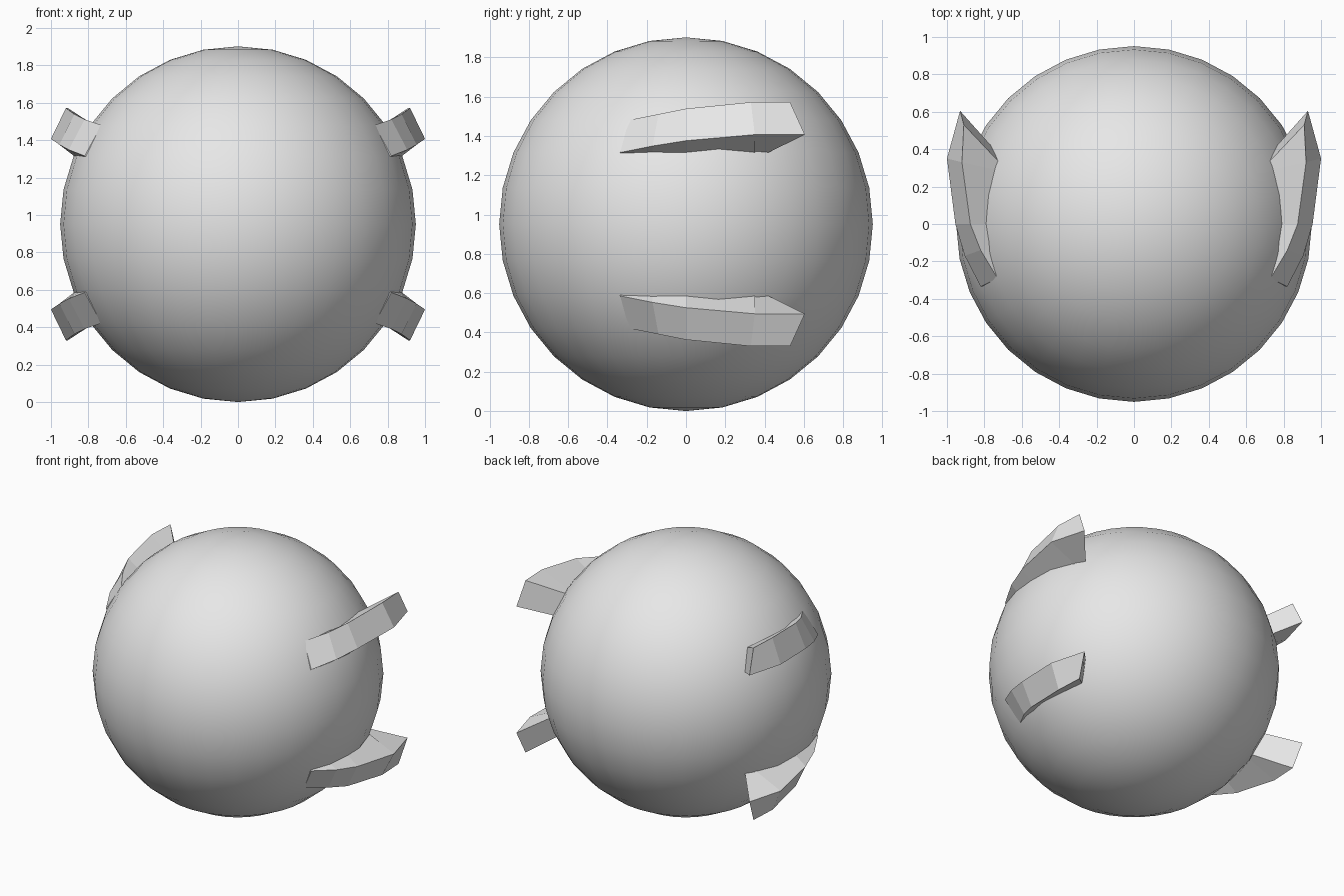
import bpy, bmesh
from mathutils import Vector

if "Cube" in bpy.data.objects:
    bpy.data.objects.remove(bpy.data.objects["Cube"])

R = 0.951  # ball radius, also its centre height

grey = bpy.data.materials.new("plain grey")
grey.diffuse_color = (0.8, 0.8, 0.8, 1)
grey.use_nodes = True
grey.node_tree.nodes["Principled BSDF"].inputs["Base Color"].default_value = grey.diffuse_color

# Round body
bpy.ops.mesh.primitive_uv_sphere_add(segments=32, ring_count=16, radius=R, location=(0, 0, R))
body = bpy.context.object
body.name = "round_body"
body.data.materials.append(grey)
bpy.ops.object.shade_smooth()

# Fin stations, front to back, relative to the ball centre:
# (lower outer, lower root, upper outer, upper root); roots lie on the ball
STATIONS = [
    ((.82, -.335, .365), (.76, -.335, .335), (.73, -.29, .530), (.67, -.29, .49)),
    ((.905, -.17, .398), (.857, -.17, .365), (.82, -.14, .560), (.755, -.14, .525)),
    ((.955, 0, .425), (.877, 0, .365), (.875, 0, .588), (.79, 0, .528)),
    ((1.0, .35, .456), (.804, .35, .365), (.92, .33, .621), (.73, .33, .504)),
    ((.93, .605, .456), (.765, .42, .365), (.91, .53, .621), (.73, .34, .504)),
]


def make_fin(name, sx, sz):
    bm = bmesh.new()
    rings = []
    for lo, lr, uo, ur in STATIONS:
        lo, lr, uo, ur = map(Vector, (lo, lr, uo, ur))
        # sink the root edges a little below the ball surface
        pts = (lo, lo + (lr - lo) * 1.35, uo + (ur - uo) * 1.35, uo)
        rings.append([bm.verts.new((p.x * sx, p.y, R + p.z * sz)) for p in pts])
    for a, b in zip(rings, rings[1:]):
        for i in range(4):
            j = (i + 1) % 4
            bm.faces.new((a[i], a[j], b[j], b[i]))
    bm.faces.new(rings[0])
    bm.faces.new(rings[-1])
    bmesh.ops.recalc_face_normals(bm, faces=bm.faces)
    mesh = bpy.data.meshes.new(name)
    bm.to_mesh(mesh)
    bm.free()
    mesh.materials.append(grey)
    bpy.context.collection.objects.link(bpy.data.objects.new(name, mesh))


# Four swept fins, mirrored left/right and top/bottom
for side, sx in (("right", 1), ("left", -1)):
    for level, sz in (("upper", 1), ("lower", -1)):
        make_fin(f"{level}_{side}_fin", sx, sz)
